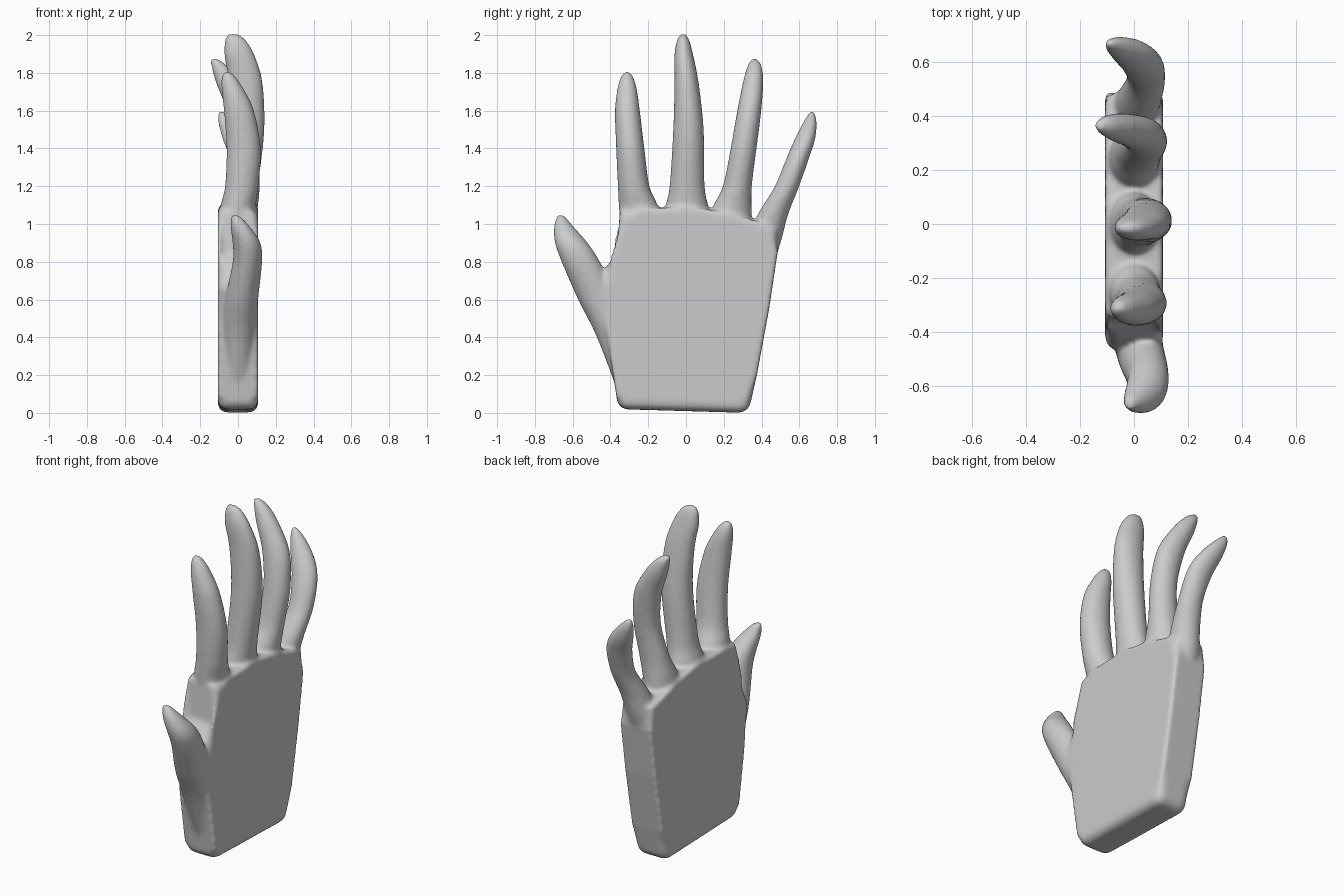
import bpy, bmesh, math

# Finger stations: (z, y, half width in y, x, half thickness in x)
index = [(.9, -.24, .1, 0, .085), (1.08, -.25, .105, 0, .093), (1.2, -.277, .084, .02, .089),
         (1.4, -.295, .075, .03, .091), (1.6, -.31, .066, .005, .08), (1.72, -.312, .051, -.03, .058),
         (1.785, -.312, .03, -.052, .034), (1.807, -.312, .01, -.06, .014)]
middle = [(.9, .005, .1, 0, .085), (1.08, .005, .113, 0, .093), (1.2, .006, .093, .02, .086),
          (1.5, .013, .081, .05, .09), (1.75, .003, .064, .04, .09), (1.9, -.012, .049, .006, .08),
          (1.98, -.015, .03, -.016, .052), (2.008, -.015, .01, -.03, .022)]
ring = [(.9, .25, .1, 0, .085), (1.06, .24, .108, 0, .093), (1.2, .272, .077, .02, .086),
        (1.4, .305, .069, .045, .078), (1.6, .335, .064, .02, .082), (1.75, .355, .054, -.05, .068),
        (1.84, .363, .037, -.1, .042), (1.878, .362, .012, -.13, .017)]
pinky = [(.8, .39, .08, 0, .08), (.93, .425, .085, 0, .085), (1.05, .46, .081, .02, .081),
         (1.2, .535, .065, .045, .071), (1.35, .592, .06, .03, .077), (1.45, .63, .054, -.01, .072),
         (1.54, .657, .036, -.06, .046), (1.595, .667, .012, -.092, .018)]
thumb = [(.08, -.27, .08, 0, .08), (.4, -.36, .112, .005, .09), (.6, -.46, .112, .02, .087),
         (.8, -.557, .102, .05, .078), (.9, -.607, .087, .045, .074), (.98, -.645, .055, .015, .054),
         (1.045, -.663, .02, -.015, .024)]

bm = bmesh.new()


def spline(pts, steps=6):
    out = []
    n = len(pts)
    for i in range(n - 1):
        a, b, c, d = pts[max(i - 1, 0)], pts[i], pts[i + 1], pts[min(i + 2, n - 1)]
        for s in range(steps):
            t = s / steps
            out.append([.5 * (2 * q + (r - p) * t + (2 * p - 5 * q + 4 * r - w) * t * t
                              + (3 * q - p - 3 * r + w) * t ** 3)
                        for p, q, r, w in zip(a, b, c, d)])
    return out + [list(pts[-1])]


def finger(stations, sides=32):
    rings = []
    for z, y, hy, x, hx in spline(stations):
        rings.append([bm.verts.new((x + hx * math.cos(2 * math.pi * k / sides),
                                    y + hy * math.sin(2 * math.pi * k / sides), z))
                      for k in range(sides)])
    for lo, hi in zip(rings, rings[1:]):
        for k in range(sides):
            j = (k + 1) % sides
            bm.faces.new((lo[k], lo[j], hi[j], hi[k]))
    bm.faces.new(rings[0][::-1])
    bm.faces.new(rings[-1])


# Palm: slab with rounded sides, but a crisp ledge along the top of the -x face
outline = [(-.36, .02), (.33, .0), (.375, .2), (.44, .55), (.485, .85), (.485, .985), (.37, 1.015),
           (.25, 1.05), (.13, 1.075), (0, 1.09), (-.14, 1.085), (-.25, 1.08), (-.35, 1.07),
           (-.365, .85), (-.42, .775), (-.47, .66), (-.42, .42), (-.37, .1)]
TOP = range(5, 12)
n = len(outline)
back = [bm.verts.new((-.107, y, z)) for y, z in outline]
front = [bm.verts.new((.107, y, z)) for y, z in outline]
bm.faces.new(back)
bm.faces.new(front[::-1])
for i in range(n):
    j = (i + 1) % n
    bm.faces.new((back[i], back[j], front[j], front[i]))
round_edges = []
for i in range(n):
    j = (i + 1) % n
    round_edges.append(bm.edges.get((front[i], front[j])))
    if i not in TOP:
        round_edges.append(bm.edges.get((back[i], back[j])))
for i in (0, 1):
    round_edges.append(bm.edges.get((back[i], front[i])))
bmesh.ops.bevel(bm, geom=round_edges, offset=.05, segments=5, profile=.5,
                affect='EDGES', clamp_overlap=True)

# Fingers and thumb
for stations in (index, middle, ring, pinky, thumb):
    finger(stations)

bmesh.ops.recalc_face_normals(bm, faces=bm.faces[:])
me = bpy.data.meshes.new("hand")
bm.to_mesh(me)
bm.free()
hand = bpy.data.objects.new("hand", me)
bpy.context.collection.objects.link(hand)

# Fuse the parts into one skin and soften the joins
fuse = hand.modifiers.new("fuse", 'REMESH')
fuse.mode = 'VOXEL'
fuse.voxel_size = .011
fuse.use_smooth_shade = True
soft = hand.modifiers.new("soften", 'SMOOTH')
soft.factor = .5
soft.iterations = 10
